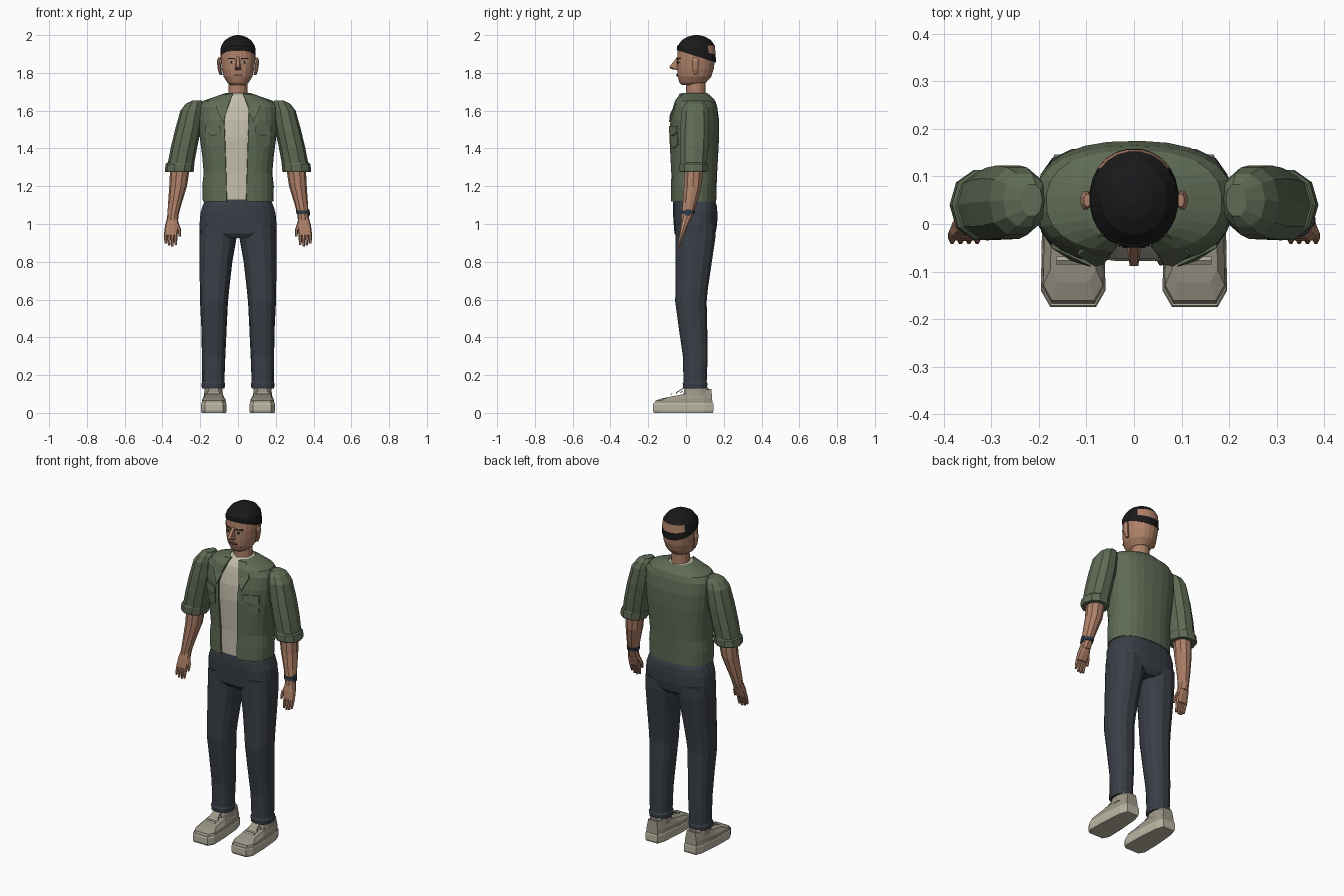
import bpy, bmesh, math

# ---------- colours ----------
def mat(name, r, g, b):
    m = bpy.data.materials.new(name)
    m.diffuse_color = (r, g, b, 1)
    return m

SKIN = mat("skin brown", .43, .22, .14)
HAIR = mat("hair black", .010, .010, .011)
GREEN = mat("jacket green", .115, .148, .090)
CREAM = mat("shirt cream", .56, .52, .42)
NAVY = mat("trouser slate", .042, .050, .063)
SHOE = mat("shoe taupe", .34, .31, .25)
SOLE = mat("sole beige", .50, .47, .37)
STRAP = mat("watch dark blue", .025, .045, .065)
LIP = mat("lip brown", .20, .085, .06)

# ---------- helpers ----------
def finish(name, verts, faces, m, mirror=False, solid=0, smooth=False):
    me = bpy.data.meshes.new(name)
    me.from_pydata(verts, [], faces)
    bm = bmesh.new()
    bm.from_mesh(me)
    bmesh.ops.recalc_face_normals(bm, faces=bm.faces)
    bm.to_mesh(me)
    bm.free()
    me.materials.append(m)
    ob = bpy.data.objects.new(name, me)
    bpy.context.collection.objects.link(ob)
    if solid:
        mod = ob.modifiers.new("thickness", 'SOLIDIFY')
        mod.thickness, mod.offset = solid, -1
    if mirror:
        ob.modifiers.new("mirror", 'MIRROR')
    return ob

def power(v, e):
    return math.copysign(abs(v) ** e, v)

def point(ring, t, p):
    """Superellipse point; t = 0 is the front. ring = cx, cy, z, rx, ry, tilt"""
    cx, cy, z, rx, ry = ring[:5]
    y = -ry * power(math.cos(t), 2 / p)
    tilt = ring[5] if len(ring) > 5 else 0
    return (cx + rx * power(math.sin(t), 2 / p), cy + y, z + tilt * y)

def loft(name, rings, m, n=12, p=2.0, mirror=False):
    verts = [point(r, 2 * math.pi * (i + .5) / n, p) for r in rings for i in range(n)]
    faces = [(k*n + i, k*n + (i+1) % n, (k+1)*n + (i+1) % n, (k+1)*n + i)
             for k in range(len(rings) - 1) for i in range(n)]
    faces += [tuple(range(n)), tuple(range((len(rings) - 1) * n, len(rings) * n))]
    return finish(name, verts, faces, m, mirror)

def body(rows, inset=0):
    """Rows of z, half width, front y, back y (and tilt) into rings."""
    return [(0, (r[2] + r[3]) / 2, r[0], r[1] - inset, (r[3] - r[2]) / 2 - inset) + tuple(r[4:])
            for r in rows]

def plate(name, pts, m, thick=.008, mirror=True):
    """Thin plate from front-facing points, extruded backwards."""
    n = len(pts)
    verts = list(pts) + [(x, y + thick, z) for x, y, z in pts]
    faces = [tuple(range(n)), tuple(range(n, 2 * n))]
    faces += [(i, (i+1) % n, n + (i+1) % n, n + i) for i in range(n)]
    return finish(name, verts, faces, m, mirror)

def front_y(rows, x, z, p):
    """Front surface of a lofted body at x, z."""
    for a, b in zip(rows, rows[1:]):
        if a[0] <= z <= b[0]:
            f = (z - a[0]) / (b[0] - a[0])
            rx, y0, y1 = [a[i] + f * (b[i] - a[i]) for i in (1, 2, 3)]
            k = max(0, 1 - min(1, abs(x) / rx) ** p) ** (1 / p)
            return (y0 + y1) / 2 - (y1 - y0) / 2 * k

def on_body(rows, p, off, pts):
    return [(x, front_y(rows, x, z, p) - off, z) for x, z in pts]

def rect(x0, x1, z0, z1):
    return [(x0, z0), (x1, z0), (x1, z1), (x0, z1)]

# ---------- jacket and shirt ----------
P = 2.4
torso = [(1.12, .187, -.08, .160), (1.20, .190, -.08, .162), (1.27, .182, -.08, .165),
         (1.36, .190, -.085, .170), (1.46, .203, -.09, .175), (1.55, .210, -.085, .175),
         (1.62, .208, -.07, .165), (1.652, .185, -.06, .155), (1.68, .105, -.04, .13),
         (1.693, .066, -.022, .112)]
opening = [.052, .054, .056, .059, .062, .066, .056, .043, .033, .026]
N = 24
verts, faces = [], []
for k, (ring, half) in enumerate(zip(body(torso), opening)):
    shift = .008 if k < 6 else 0
    t0 = math.asin(((half - shift) / ring[3]) ** (P / 2))
    t1 = 2 * math.pi - math.asin(((half + shift) / ring[3]) ** (P / 2))
    verts += [point(ring, t0 + (t1 - t0) * i / N, P) for i in range(N + 1)]
for k in range(len(torso) - 1):
    for i in range(N):
        a = k * (N + 1) + i
        faces.append((a, a + 1, a + N + 2, a + N + 1))
finish("jacket_body", verts, faces, GREEN, solid=.008)
shirt = body([(1.13, .187, -.08, .16)] + torso[1:], .011)
loft("shirt", shirt, CREAM, 24, P)

# lapels, chest pockets and pocket flaps follow the chest
plate("lapel", on_body(torso, P, .010, [(.026, 1.69), (.068, 1.685), (.118, 1.62),
      (.082, 1.54), (.064, 1.58)]), GREEN)
plate("pocket", on_body(torso, P, .005, [(.095, 1.42), (.13, 1.40), (.168, 1.42),
      (.172, 1.50), (.093, 1.50)]), GREEN)
plate("pocket_flap", on_body(torso, P, .010, [(.092, 1.485), (.132, 1.465), (.172, 1.485),
      (.174, 1.52), (.092, 1.52)]), GREEN)

# ---------- sleeves ----------
loft("sleeve", [(.215, .05, 1.655, .022, .035), (.230, .05, 1.637, .046, .058),
     (.245, .048, 1.60, .060, .074), (.265, .046, 1.50, .068, .081),
     (.287, .043, 1.40, .070, .079), (.304, .040, 1.31, .070, .073)], GREEN, 10, 2.2, True)
loft("sleeve_cuff", [(.311, .04, 1.275, .074, .074), (.311, .04, 1.283, .077, .077),
     (.307, .04, 1.318, .076, .077), (.305, .04, 1.325, .070, .073)], GREEN, 10, 2.2, True)

# ---------- arms and hands ----------
loft("forearm", [(.307, .042, 1.30, .052, .052), (.317, .036, 1.20, .047, .049),
     (.334, .020, 1.11, .036, .040), (.344, .008, 1.05, .030, .033),
     (.348, .000, 1.01, .030, .026)], SKIN, 10, mirror=True)
loft("palm", [(.347, .002, 1.03, .029, .025), (.350, -.010, .99, .037, .021),
     (.356, -.022, .943, .036, .014)], SKIN, 10, 2.6, True)
for i, tip in enumerate((.888, .882, .885, .897)):
    x = .329 + .0175 * i
    loft("finger", [(x, -.022, .955, .009, .011), (x + .001, -.030, .92, .009, .010),
         (x + .001, -.036, tip, .006, .007)], SKIN, 6, mirror=True)
loft("thumb", [(.325, -.008, 1.005, .011, .013), (.311, -.020, .97, .010, .012),
     (.308, -.028, .935, .006, .008)], SKIN, 6, mirror=True)
loft("watch_strap", [(.343, .008, 1.052, .034, .037), (.341, .011, 1.072, .036, .039)], STRAP, 12)
loft("watch_face", [(.375, .008, 1.046, .007, .014), (.372, .011, 1.078, .007, .014)], STRAP, 8)

# ---------- trousers ----------
loft("trouser_hips", body([(.925, .150, -.045, .135), (.95, .203, -.062, .157),
     (1.0, .205, -.066, .166), (1.06, .200, -.07, .167), (1.10, .187, -.07, .163),
     (1.135, .172, -.066, .150)]), NAVY, 24, 2.6)
loft("trouser_leg", [(.131, .048, .14, .058, .062), (.129, .049, .30, .062, .067),
     (.127, .037, .45, .067, .077), (.127, .026, .59, .074, .085),
     (.124, .030, .66, .078, .088), (.117, .041, .80, .087, .098),
     (.106, .050, .93, .099, .108), (.103, .050, 1.0, .098, .110)], NAVY, 14, 2.4, True)
loft("trouser_cuff", [(.131, .048, .13, .060, .064), (.131, .048, .155, .063, .067),
     (.131, .048, .165, .058, .062)], NAVY, 14, 2.4, True)

# ---------- shoes ----------
outline = [(-.048, -.175), (.048, -.175), (.068, -.14), (.066, -.03), (.055, .10),
           (.040, .146), (-.040, .146), (-.055, .10), (-.066, -.03), (-.068, -.14)]

def shoe_part(name, levels, m):
    """levels: scale x, scale y, y offset, z at toe, z at heel"""
    n = len(outline)
    verts = [(.128 + x * sx, y * sy + oy, z0 + (z1 - z0) * (y + .175) / .321)
             for sx, sy, oy, z0, z1 in levels for x, y in outline]
    faces = [(k*n + i, k*n + (i+1) % n, (k+1)*n + (i+1) % n, (k+1)*n + i)
             for k in range(len(levels) - 1) for i in range(n)]
    faces += [tuple(range(n)), tuple(range((len(levels) - 1) * n, len(levels) * n))]
    finish(name, verts, faces, m, True)

shoe_part("sole", [(.95, .97, 0, 0, 0), (1, 1, 0, .012, .012), (1, 1, 0, .045, .045),
                   (.96, .98, 0, .052, .052)], SOLE)
shoe_part("shoe_upper", [(.95, .96, 0, .05, .05), (.92, .93, .002, .065, .08),
                         (.70, .80, .018, .078, .128)], SHOE)
loft("shoe_collar", [(.13, .055, .09, .052, .072), (.13, .055, .135, .047, .064)], SHOE, 12, 2.4, True)
plate("shoe_tongue", [(.10, -.055, .108), (.158, -.055, .108), (.152, -.012, .134),
      (.106, -.012, .134)], SHOE, .009)
for k in range(3):
    y, z = -.085 + .027 * k, .097 + .006 * k
    plate("lace", [(.095, y, z), (.163, y, z), (.163, y + .008, z + .006),
          (.095, y + .008, z + .006)], SOLE, .009)

# ---------- head ----------
skull = [(1.735, .038, -.022, .075), (1.75, .058, -.036, .108), (1.78, .077, -.045, .135),
         (1.82, .087, -.048, .148), (1.87, .092, -.048, .154), (1.92, .090, -.045, .152),
         (1.955, .070, -.022, .13), (1.98, .03, .02, .09)]
loft("neck", [(0, .052, 1.66, .055, .056), (0, .052, 1.70, .051, .052),
     (0, .052, 1.77, .050, .052)], SKIN, 14)
loft("head", body(skull), SKIN, 20, 2.15)
hair = loft("hair", body([(1.888, .094, -.050, .159, -.32), (1.920, .094, -.049, .158, -.22),
     (1.945, .089, -.044, .153), (1.974, .069, -.022, .132), (1.992, .040, .010, .100),
     (2.0, .012, .042, .068)]), HAIR, 24, 2.1)
hair.data.materials.append(SKIN)          # bare strip at the back of the head
for f in hair.data.polygons:
    c = f.center
    if c.y > .112 and 1.905 < c.z < 1.94:
        f.material_index = 1
loft("ear", [(.090, .052, 1.79, .008, .010), (.097, .050, 1.815, .010, .016),
     (.102, .050, 1.86, .011, .021), (.098, .050, 1.882, .008, .014)], SKIN, 8, mirror=True)

# nose wedge
finish("nose", [(-.008, -.046, 1.885), (.008, -.046, 1.885), (-.016, -.044, 1.815),
       (.016, -.044, 1.815), (-.009, -.088, 1.832), (.009, -.088, 1.832),
       (0, -.080, 1.820)],
       [(0, 1, 5, 4), (0, 4, 2), (1, 3, 5), (4, 5, 6), (2, 4, 6), (3, 6, 5),
        (2, 6, 3), (0, 2, 3, 1)], SKIN)

# eyes, brows and mouth as thin plates on the face
F = 2.15
plate("eye_white", on_body(skull, F, .003, [(.018, 1.856), (.034, 1.850), (.052, 1.857),
      (.034, 1.864)]), CREAM, .006)
plate("pupil", on_body(skull, F, .005, rect(.029, .039, 1.851, 1.863)), HAIR, .006)
plate("eyebrow", on_body(skull, F, .004, [(.016, 1.872), (.056, 1.874), (.054, 1.880),
      (.018, 1.880)]), HAIR, .007)
plate("mouth", on_body(skull, F, .006, [(-.026, 1.789), (0, 1.780), (.026, 1.789),
      (.008, 1.795), (-.008, 1.795)]), LIP, .008, False)
plate("mouth_line", on_body(skull, F, .008, rect(-.024, .024, 1.787, 1.790)), HAIR, .006, False)
